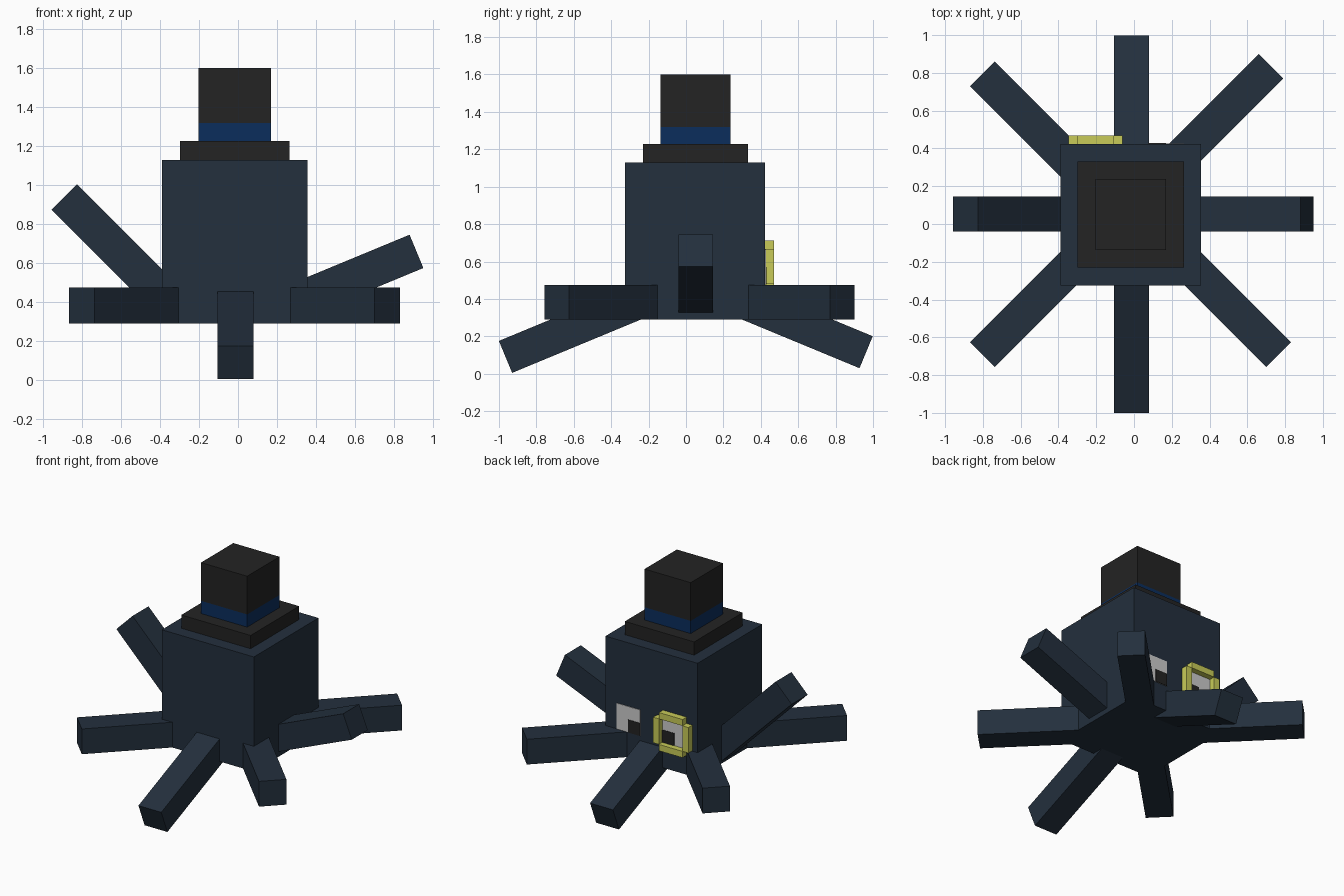
import bpy
from mathutils import Vector, Matrix

if "Cube" in bpy.data.objects:
    bpy.data.objects.remove(bpy.data.objects["Cube"])


def material(name, r, g, b):
    m = bpy.data.materials.new(name)
    m.diffuse_color = (r, g, b, 1)
    m.use_nodes = True
    m.node_tree.nodes["Principled BSDF"].inputs["Base Color"].default_value = m.diffuse_color
    return m


navy = material("dark navy skin", 0.0168, 0.0290, 0.0467)
black = material("hat black", 0.0168, 0.0168, 0.0168)
blue = material("band blue", 0.0033, 0.0262, 0.107)
gold = material("monocle gold", 0.578, 0.597, 0.098)
white = material("eye white", 0.60, 0.60, 0.60)


def block(name, mat, matrix):
    """Unit cube baked through a matrix."""
    bpy.ops.mesh.primitive_cube_add(size=1)
    ob = bpy.context.object
    ob.name = ob.data.name = name
    ob.data.transform(matrix)
    ob.data.materials.append(mat)
    return ob


def box(name, mat, x0, x1, y0, y1, z0, z1):
    centre = Vector((x0 + x1, y0 + y1, z0 + z1)) / 2
    size = Matrix.Diagonal((x1 - x0, y1 - y0, z1 - z0, 1))
    return block(name, mat, Matrix.Translation(centre) @ size)


def tentacle(name, tip, outward, length, thick=0.185):
    """Square beam from its tip centre back into the body."""
    d = Vector(outward).normalized()
    side = d.cross(Vector((0, 0, 1))).normalized()
    rot = Matrix((side, d, side.cross(d))).transposed().to_4x4()
    centre = Vector(tip) - d * length / 2
    size = Matrix.Diagonal((thick, length, thick, 1))
    return block(name, navy, Matrix.Translation(centre) @ rot @ size)


# Body
CX, CY = -0.017, 0.05
BACK = 0.423
box("body", navy, -0.39, 0.356, -0.325, BACK, 0.29, 1.13)

# Top hat: brim, band, crown
for name, mat, h, z0, z1 in (("hat_brim", black, 0.281, 1.13, 1.227),
                             ("hat_band", blue, 0.187, 1.227, 1.32),
                             ("hat_crown", black, 0.187, 1.32, 1.60)):
    box(name, mat, CX - h, CX + h, CY - h, CY + h, z0, z1)

# Level diagonal tentacles
for name, x, y, sx, sy in (("back_right", 0.725, 0.835, 1, 1),
                           ("back_left", -0.802, 0.795, -1, 1),
                           ("front_left", -0.802, -0.691, -1, -1),
                           ("front_right", 0.765, -0.691, 1, -1)):
    tentacle(name + "_tentacle", (x, y, 0.3825), (sx, sy, 0), 0.78)

# Tilted straight tentacles
T = 0.4142  # slope of 22.5 degrees
tentacle("front_tentacle", (-0.014, -0.965, 0.09), (0, -1, -T), 0.80)
tentacle("back_tentacle", (-0.014, 0.963, 0.115), (0, 1, -T), 0.70)
tentacle("right_tentacle", (0.916, 0.052, 0.66), (1, 0, T), 0.667)
tentacle("left_tentacle", (-0.892, 0.052, 0.94), (-1, 0, 1), 0.81)

# Eyes on the back face: white plate with a pupil low on the inner side
for name, s in (("right", 1), ("left", -1)):
    def span(a, b):
        return sorted((CX + s * a, CX + s * b))
    box(name + "_eye_white", white, *span(0.09, 0.283), BACK, BACK + 0.004, 0.476, 0.665)
    box(name + "_pupil", black, *span(0.09, 0.187), BACK + 0.004, BACK + 0.007, 0.476, 0.57)

# Monocle frame with notched corners round the left eye
W = 0.0465
x0, x1, z0, z1 = -0.347, -0.062, 0.432, 0.712
y0, y1 = BACK, BACK + W
box("monocle_top", gold, x0 + W, x1 - W, y0, y1, z1 - W, z1)
box("monocle_bottom", gold, x0 + W, x1 - W, y0, y1, z0, z0 + W)
box("monocle_left", gold, x0, x0 + W, y0, y1, z0 + W, z1 - W)
box("monocle_right", gold, x1 - W, x1, y0, y1, z0 + W, z1 - W)
